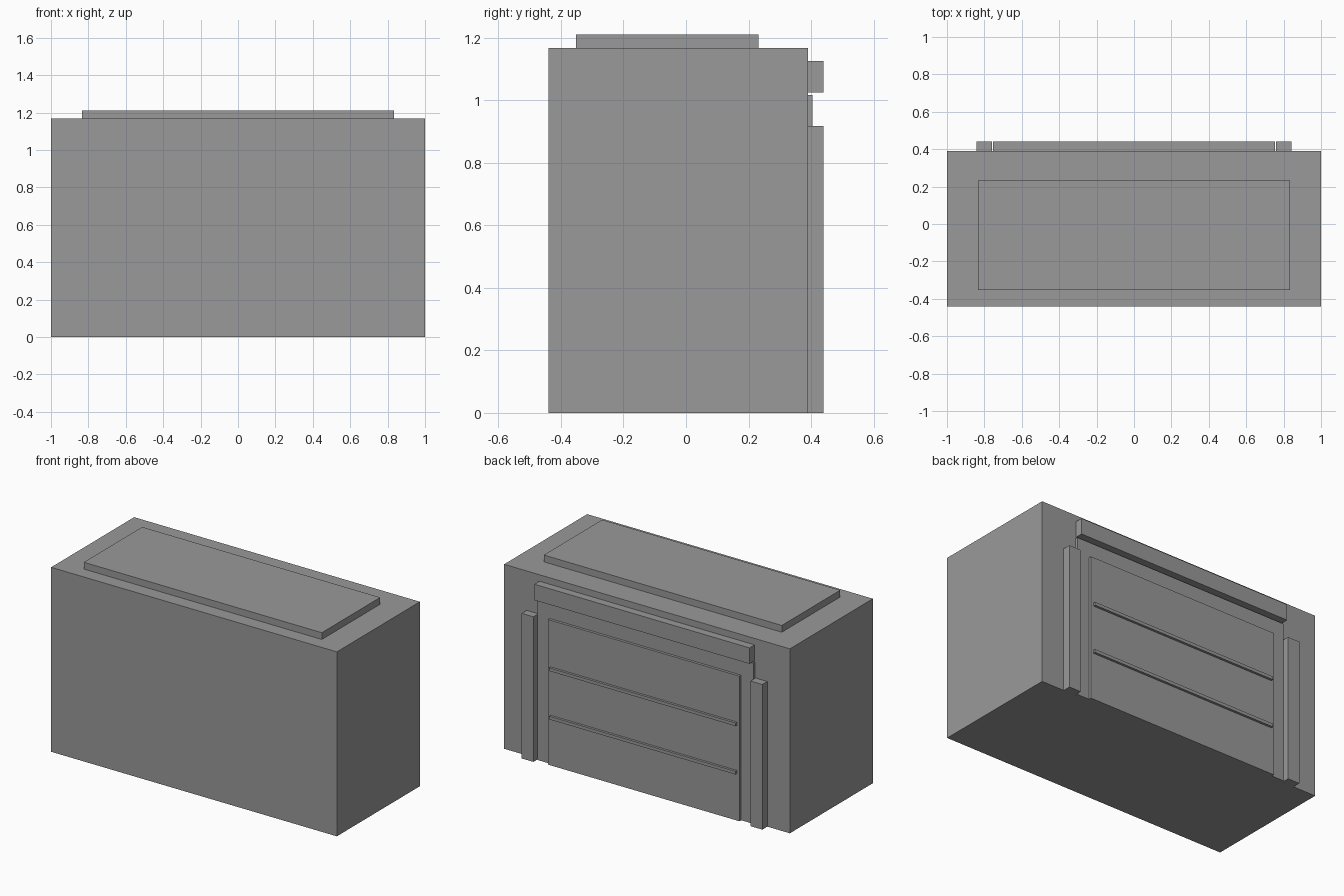
import bpy

if "Cube" in bpy.data.objects:
    bpy.data.objects.remove(bpy.data.objects["Cube"])

grey = bpy.data.materials.new("plain grey")
grey.diffuse_color = (0.32, 0.32, 0.32, 1)
grey.use_nodes = True
grey.node_tree.nodes["Principled BSDF"].inputs["Base Color"].default_value = grey.diffuse_color


def box(name, x, y, z):
    """Axis-aligned box from (min, max) ranges."""
    verts = [(a, b, c) for c in z for b in y for a in x]
    faces = [(0, 2, 3, 1), (4, 5, 7, 6), (0, 1, 5, 4),
             (2, 6, 7, 3), (0, 4, 6, 2), (1, 3, 7, 5)]
    mesh = bpy.data.meshes.new(name)
    mesh.from_pydata(verts, [], faces)
    mesh.materials.append(grey)
    ob = bpy.data.objects.new(name, mesh)
    bpy.context.collection.objects.link(ob)
    return ob


WALL = 0.39   # back wall plane

# Main block and raised roof slab
box("building_body", (-1, 1), (-0.44, WALL), (0, 1.167))
box("roof_slab", (-0.833, 0.833), (-0.352, 0.232), (1.167, 1.21))

# Layered garage door on the back wall
box("door_surround", (-0.755, 0.755), (WALL, 0.405), (0, 1.017))
box("door_panel", (-0.67, 0.67), (0.405, 0.422), (0, 0.918))
for i, z in enumerate((0.307, 0.613)):
    box(f"door_rail_{i + 1}", (-0.652, 0.652), (0.422, 0.437), (z - 0.01, z + 0.01))

# Lintel above the door
box("door_lintel", (-0.753, 0.753), (WALL, 0.44), (1.025, 1.126))

# Posts either side
for side, sx in (("left", -1), ("right", 1)):
    box(f"door_post_{side}", sorted((sx * 0.76, sx * 0.842)), (WALL, 0.44), (0, 0.918))
